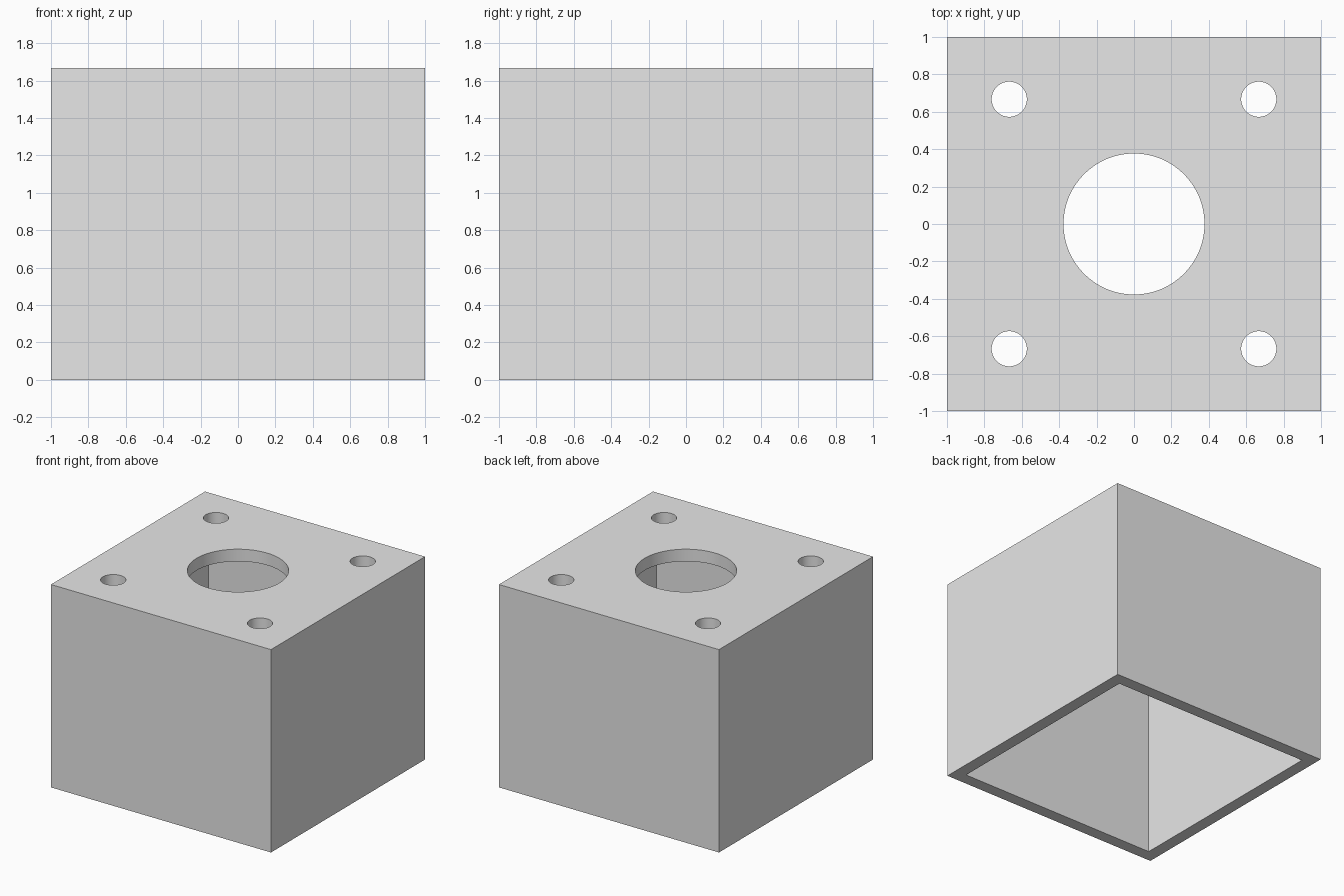
import bpy

cube = bpy.data.objects.get("Cube")
if cube:
    bpy.data.objects.remove(cube, do_unlink=True)

HEIGHT, WALL = 1.667, 0.1
HOLE_R, SCREW_R, SCREW_POS = 0.377, 0.094, 0.667

grey = bpy.data.materials.new("plain grey")
grey.use_nodes = True
grey.diffuse_color = (0.8, 0.8, 0.8, 1)
grey.node_tree.nodes["Principled BSDF"].inputs["Base Color"].default_value = (0.8, 0.8, 0.8, 1)


def box(name, size, bottom, top):
    bpy.ops.mesh.primitive_cube_add(size=1, location=(0, 0, (bottom + top) / 2))
    ob = bpy.context.object
    ob.name = name
    ob.scale = (size, size, top - bottom)
    bpy.ops.object.transform_apply(location=True, rotation=False, scale=True)
    ob.data.materials.append(grey)
    return ob


def drill(name, x, y, radius):
    bpy.ops.mesh.primitive_cylinder_add(vertices=64, radius=radius, depth=4 * WALL,
                                        location=(x, y, HEIGHT))
    ob = bpy.context.object
    ob.name = name
    ob.data.materials.append(grey)
    return ob


# Outer housing, open underneath
housing = box("housing", 2, 0, HEIGHT)
cutters = [box("cavity_cutter", 2 - 2 * WALL, -WALL, HEIGHT - WALL)]

# Centre opening and four screw holes through the top plate
cutters.append(drill("centre_hole_cutter", 0, 0, HOLE_R))
for sx in (-1, 1):
    for sy in (-1, 1):
        cutters.append(drill("screw_hole_cutter", sx * SCREW_POS, sy * SCREW_POS, SCREW_R))

# Cut each shape out of the housing, then discard the cutters
bpy.context.view_layer.objects.active = housing
for cutter in cutters:
    cutter.hide_render = True
    mod = housing.modifiers.new(cutter.name, 'BOOLEAN')
    mod.operation = 'DIFFERENCE'
    mod.solver = 'EXACT'
    mod.object = cutter
    bpy.ops.object.modifier_apply(modifier=mod.name)
    bpy.data.objects.remove(cutter, do_unlink=True)

# Smooth hole walls with crisp rims
bpy.ops.object.select_all(action='DESELECT')
housing.select_set(True)
bpy.ops.object.shade_smooth_by_angle()
